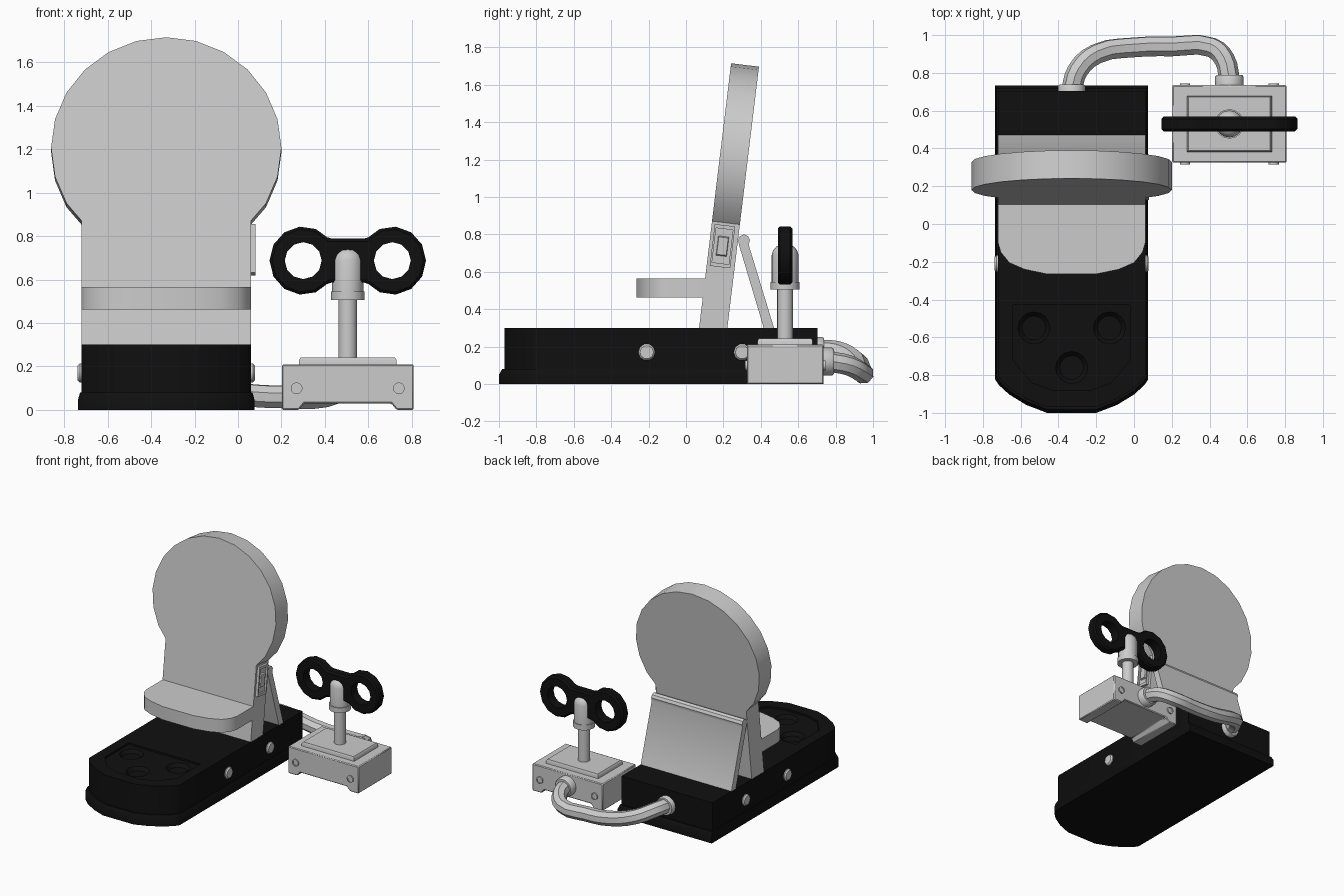
import bpy, bmesh
from math import sin, cos, pi, radians

cube = bpy.data.objects.get("Cube")
if cube:
    bpy.data.objects.remove(cube, do_unlink=True)


def material(name, value):
    m = bpy.data.materials.new(name)
    m.use_nodes = True
    col = (value, value, value, 1)
    m.diffuse_color = col
    bsdf = next(n for n in m.node_tree.nodes if n.type == "BSDF_PRINCIPLED")
    bsdf.inputs["Base Color"].default_value = col
    return m


GREY = material("light grey", 0.6)
BLACK = material("black", 0.005)

# Directions in which an outline is extruded
UP = (0, 0, 0)
FRONT = (pi / 2, 0, 0)
BACK = (pi / 2, 0, pi)
LEFT = (pi / 2, 0, pi / 2)
RIGHT = (pi / 2, 0, -pi / 2)


def activate(ob):
    bpy.ops.object.select_all(action="DESELECT")
    ob.select_set(True)
    bpy.context.view_layer.objects.active = ob


def smooth(ob):
    activate(ob)
    bpy.ops.object.shade_smooth_by_angle(angle=radians(37))


def loft(name, outline, levels, mat, loc=(0, 0, 0), rot=UP):
    """Stack scaled copies of an outline; levels are (height, scale)."""
    bm = bmesh.new()
    rings = [[bm.verts.new((x * s, y * s, h)) for x, y in outline] for h, s in levels]
    n = len(outline)
    for a, b in zip(rings, rings[1:]):
        for i in range(n):
            j = (i + 1) % n
            bm.faces.new((a[i], a[j], b[j], b[i]))
    bm.faces.new(rings[0][::-1])
    bm.faces.new(rings[-1])
    bmesh.ops.recalc_face_normals(bm, faces=bm.faces)
    me = bpy.data.meshes.new(name)
    bm.to_mesh(me)
    bm.free()
    me.materials.append(mat)
    ob = bpy.data.objects.new(name, me)
    bpy.context.collection.objects.link(ob)
    ob.location, ob.rotation_euler = loc, rot
    smooth(ob)
    return ob


def circle(r, n=16):
    return [(r * cos(2 * pi * i / n), r * sin(2 * pi * i / n)) for i in range(n)]


def rect(w, d):
    return [(-w / 2, -d / 2), (w / 2, -d / 2), (w / 2, d / 2), (-w / 2, d / 2)]


def mirrored(half):
    return half + [(-x, y) for x, y in reversed(half)]


def bevel(ob, width):
    mod = ob.modifiers.new("bevel", "BEVEL")
    mod.width = width
    mod.limit_method = "ANGLE"
    activate(ob)
    bpy.ops.object.modifier_apply(modifier=mod.name)


def cut(ob, cutter):
    bpy.context.view_layer.update()
    mod = ob.modifiers.new("cut", "BOOLEAN")
    mod.operation, mod.solver, mod.object = "DIFFERENCE", "EXACT", cutter
    activate(ob)
    bpy.ops.object.modifier_apply(modifier=mod.name)
    bpy.data.objects.remove(cutter, do_unlink=True)


CX = -0.33      # centre line of the seat and base
TILT = radians(6.9)

# Base with a flange at the foot and a rounded front
base_half = [(0.405, 0.867), (0.405, -0.69), (0.385, -0.72), (0.33, -0.77),
             (0.24, -0.825), (0.13, -0.867)]
base = loft("base", mirrored(base_half),
            [(0, 1), (0.05, 1), (0.08, 0.98), (0.08, 0.965), (0.3, 0.965)],
            BLACK, (CX, -0.133, 0))

# Shallow tray and three round dishes in the top of the base
tray = mirrored([(0.31, -0.43), (0.31, -0.72), (0.21, -0.84), (0.1, -0.88)])
cut(base, loft("tray_cutter", tray, [(0.285, 1), (0.4, 1)], BLACK, (CX, 0, 0)))
for dx, y in ((-0.2, -0.55), (0.2, -0.55), (0, -0.76)):
    cut(base, loft("dish_cutter", circle(0.085), [(0.26, 0.75), (0.285, 1), (0.4, 1)],
                   BLACK, (CX + dx, y, 0)))
smooth(base)

# Bolts on both sides of the base
bolt = [(-0.03, 1), (0.008, 1), (0.018, 0.8)]
for y in (-0.21, 0.3):
    loft("base_bolt_left", circle(0.045, 10), bolt, GREY, (0.06, y, 0.17), LEFT)
    loft("base_bolt_right", circle(0.045, 10), bolt, GREY, (-0.72, y, 0.17), RIGHT)

# Leaning backrest: straight lower panel running into a large disc
disc = [(0.53 * cos(radians(a)), 0.912 + 0.513 * sin(radians(a))) for a in range(-30, 91, 15)]
back_half = [(0.39, -0.02), (0.39, 0.575)] + disc[:-1]
back_outline = back_half + [(0, disc[-1][1])] + [(-x, y) for x, y in reversed(back_half)]
loft("backrest", back_outline, [(-0.15, 1), (0, 1)], GREY,
     (CX, 0.07, 0.3), (pi / 2 - TILT, 0, 0))

# Seat with a bowed front
seat_half = [(0.39, 0.17), (0.39, -0.1), (0.375, -0.15), (0.33, -0.205),
             (0.25, -0.24), (0.13, -0.265)]
loft("seat", mirrored(seat_half), [(0.462, 1), (0.565, 1)], GREY, (CX, 0, 0))

# Rear support flap with a rolled top edge
flap = [(0.42, 0.285), (0.475, 0.285), (0.335, 0.745), (0.342, 0.77), (0.332, 0.79),
        (0.31, 0.8), (0.288, 0.79), (0.279, 0.77), (0.283, 0.745)]
loft("support_flap", flap, [(-0.72, 1), (0.06, 1)], GREY, rot=LEFT)

# Rocker switch on the side of the backrest
tilted = (pi / 2, TILT, pi / 2)
loft("switch_frame", rect(0.11, 0.225),
     [(-0.01, 1), (0.02, 1), (0.02, 0.82), (0.006, 0.82)], GREY, (0.06, 0.195, 0.737), tilted)
loft("switch_rocker", rect(0.06, 0.11), [(0, 1), (0.018, 0.85)], GREY,
     (0.06, 0.195, 0.737), tilted)

# Control box standing on two feet
KX, KY = 0.505, 0.53
box_half = [(0.303, 0.21), (0.303, 0), (0.225, 0), (0.2, 0.03)]
box = loft("control_box", mirrored(box_half), [(-0.205, 1), (0.205, 1)], GREY,
           (KX, KY, 0), FRONT)
bevel(box, 0.006)
loft("box_top_plate", rect(0.45, 0.295), [(0.2, 1), (0.23, 1), (0.242, 0.96)], GREY,
     (KX, KY, 0))
screw = [(-0.02, 1), (0.01, 1), (0.01, 0.7), (0.005, 0.7)]
for dx in (-0.235, 0.235):
    loft("box_screw_front", circle(0.027, 12), screw, GREY, (KX + dx, KY - 0.205, 0.1), FRONT)
    loft("box_screw_back", circle(0.027, 12), screw, GREY, (KX + dx, KY + 0.205, 0.1), BACK)

# Key stem, collar and rounded cap
loft("key_stem", circle(0.043), [(0.23, 1), (0.52, 1)], GREY, (KX, KY, 0))
loft("key_cap", circle(0.078),
     [(0.505, 1), (0.545, 1), (0.545, 0.92), (0.69, 0.92), (0.715, 0.82), (0.735, 0.6),
      (0.742, 0.3)], GREY, (KX, KY, 0))

# Key handle: two rings joined by a bridge
lobe = [(0.205 + 0.155 * cos(radians(a)), 0.157 * sin(radians(a))) for a in range(-140, 141, 28)]
handle = loft("key_handle", lobe + [(-x, -y) for x, y in lobe], [(-0.039, 1), (0.039, 1)],
              BLACK, (KX, KY, 0.687), FRONT)
bevel(handle, 0.012)
for dx in (-0.205, 0.205):
    cut(handle, loft("hole_cutter", circle(0.085, 12), [(-0.1, 1), (0.1, 1)], BLACK,
                     (KX + dx, KY, 0.687), FRONT))
smooth(handle)

# Cable collars and the cable from the base to the control box
loft("base_cable_collar", circle(0.072), [(-0.03, 1), (0.025, 1), (0.035, 0.9)], GREY,
     (CX, 0.703, 0.18), BACK)
loft("box_cable_collar", circle(0.075), [(-0.02, 1), (0.045, 1), (0.055, 0.9)], GREY,
     (KX, 0.735, 0.12), BACK)
path = [(CX, 0.71, 0.18), (-0.3, 0.81, 0.175), (-0.2, 0.9, 0.13), (0, 0.935, 0.075),
        (0.2, 0.94, 0.06), (0.41, 0.935, 0.065), (0.48, 0.87, 0.1), (KX, 0.77, 0.12)]
curve = bpy.data.curves.new("cable", "CURVE")
curve.dimensions = "3D"
curve.bevel_depth, curve.bevel_resolution, curve.resolution_u = 0.055, 2, 3
spline = curve.splines.new("BEZIER")
spline.bezier_points.add(len(path) - 1)
for point, co in zip(spline.bezier_points, path):
    point.co = co
    point.handle_left_type = point.handle_right_type = "AUTO"
curve.materials.append(GREY)
cable = bpy.data.objects.new("cable", curve)
bpy.context.collection.objects.link(cable)
activate(cable)
bpy.ops.object.convert(target="MESH")
smooth(bpy.context.view_layer.objects.active)
